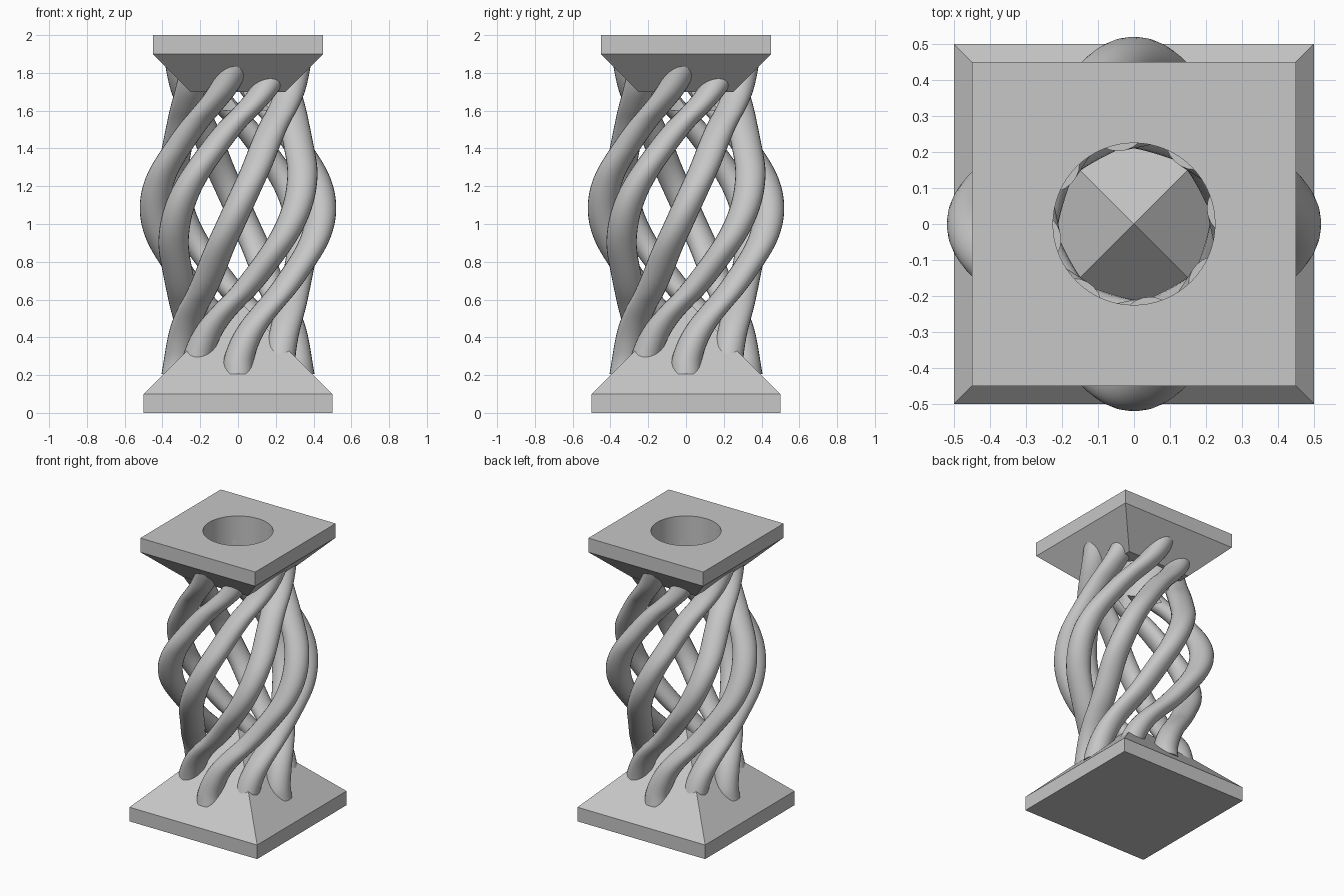
import bpy, bmesh, math
from mathutils import Matrix, Vector

if "Cube" in bpy.data.objects:
    bpy.data.objects.remove(bpy.data.objects["Cube"], do_unlink=True)

stone = bpy.data.materials.new("grey_stone")
stone.use_nodes = True
colour = (0.57, 0.57, 0.57, 1)
stone.diffuse_color = colour
stone.node_tree.nodes["Principled BSDF"].inputs["Base Color"].default_value = colour


def add_object(name, bm):
    mesh = bpy.data.meshes.new(name)
    bm.to_mesh(mesh)
    bm.free()
    mesh.materials.append(stone)
    obj = bpy.data.objects.new(name, mesh)
    bpy.context.collection.objects.link(obj)
    return obj


def square_stack(name, levels):
    """Solid with square sections; levels are (half width, height), zero width is an apex."""
    bm = bmesh.new()
    rings = []
    for half, z in levels:
        corners = [(-1, -1), (1, -1), (1, 1), (-1, 1)] if half else [(0, 0)]
        rings.append([bm.verts.new((x * half, y * half, z)) for x, y in corners])
    for low, high in zip(rings, rings[1:]):
        for i in range(4):
            j = (i + 1) % 4
            top = [high[0]] if len(high) == 1 else [high[j], high[i]]
            bm.faces.new([low[i], low[j]] + top)
    bm.faces.new(rings[0][::-1])
    if len(rings[-1]) == 4:
        bm.faces.new(rings[-1])
    return add_object(name, bm)


def bore(obj):
    """Cut the round opening and keep its rim crisp."""
    mod = obj.modifiers.new("opening", "BOOLEAN")
    mod.operation = "DIFFERENCE"
    mod.solver = "EXACT"
    mod.object = cutter
    bpy.ops.object.select_all(action="DESELECT")
    obj.select_set(True)
    bpy.context.view_layer.objects.active = obj
    bpy.ops.object.modifier_apply(modifier=mod.name)
    bpy.ops.object.shade_smooth_by_angle(angle=math.radians(35))


def smooth_path(points, steps=6):
    """Smooth curve running through all points."""
    result = []
    for i in range(len(points) - 1):
        b, c = points[i], points[i + 1]
        a = points[i - 1] if i else b * 2 - c
        d = points[i + 2] if i + 2 < len(points) else c * 2 - b
        for s in range(steps):
            u = s / steps
            result.append(b + (c - a) * (u / 2) + (a * 2 - b * 5 + c * 4 - d) * (u * u / 2)
                          + (b * 3 - a - c * 3 + d) * (u ** 3 / 2))
    return result + [points[-1]]


def sweep(name, centres, radius, sides=24):
    """Tube whose level sections are all equal circles."""
    bm = bmesh.new()
    turns = [2 * math.pi * i / sides for i in range(sides)]
    rings = [[bm.verts.new(c + Vector((math.cos(t), math.sin(t), 0)) * radius)
              for t in turns] for c in centres]
    for low, high in zip(rings, rings[1:]):
        for i in range(sides):
            j = (i + 1) % sides
            bm.faces.new([low[i], low[j], high[j], high[i]])
    bm.faces.new(rings[0][::-1])
    bm.faces.new(rings[-1])
    return add_object(name, bm)


# Cutter for the round opening
bm = bmesh.new()
bmesh.ops.create_cone(bm, cap_ends=True, segments=64, radius1=0.225, radius2=0.225,
                      depth=0.6, matrix=Matrix.Translation((0, 0, 1.9)))
cutter = add_object("opening_cutter", bm)
cutter.hide_render = True
cutter.display_type = "WIRE"

# Base with pyramid, and top cap
square_stack("base", [(0.5, 0), (0.5, 0.1), (0, 0.6)])
bore(square_stack("top_cap", [(0.25, 1.7), (0.45, 1.9), (0.45, 2)]))

# Upper half of one strand: (outward, sideways, rise from the middle)
half_path = [(0.425, 0.05, 0.11), (0.38, 0.1, 0.22), (0.29, 0.155, 0.36),
             (0.224, 0.195, 0.45), (0.16, 0.236, 0.525), (0.092, 0.272, 0.61),
             (0.04, 0.295, 0.7), (0.005, 0.312, 0.8), (0, 0.325, 0.88)]
path = [(x, -y, -z) for x, y, z in reversed(half_path)] + [(0.44, 0, 0)] + half_path
centres = smooth_path([Vector((x, y, z + 1.085)) for x, y, z in path])

# Eight twisted strands
for k in range(8):
    turn = Matrix.Rotation(k * math.pi / 4, 3, "Z")
    bore(sweep(f"strand_{k + 1}", [turn @ c for c in centres], 0.08))
